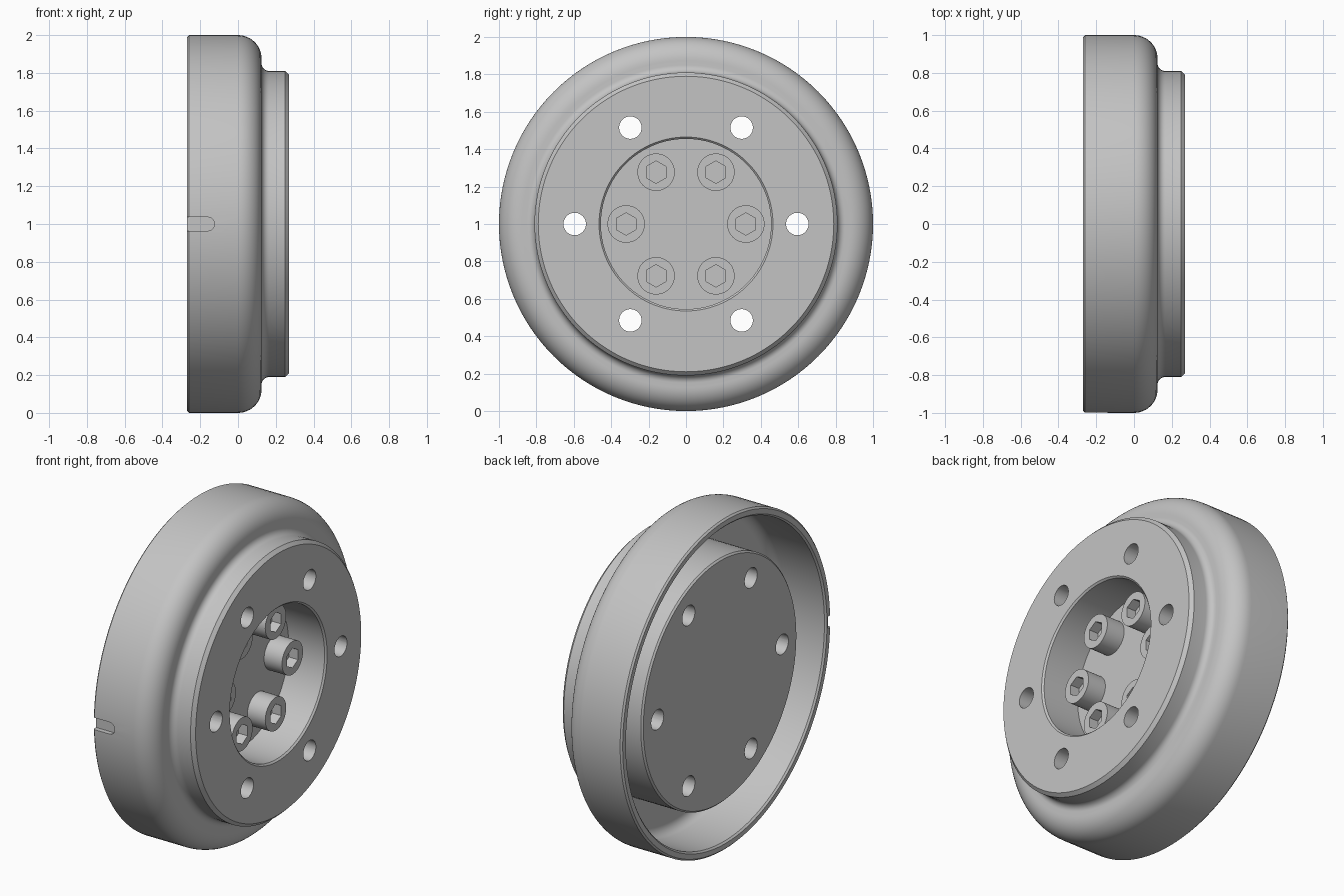
import bpy, bmesh, math
from math import sin, cos, pi

old = bpy.data.objects.get("Cube")
if old:
    bpy.data.objects.remove(old, do_unlink=True)

grey = bpy.data.materials.new("machined grey")
grey.use_nodes = True
COLOR = (0.55, 0.55, 0.55, 1)
grey.diffuse_color = COLOR
grey.node_tree.nodes["Principled BSDF"].inputs["Base Color"].default_value = COLOR


def arc(cx, cr, rad, a0, a1, n=8):
    """Points along an arc from angle a0 to a1 in degrees."""
    angles = [math.radians(a0 + (a1 - a0) * i / n) for i in range(n + 1)]
    return [(cx + rad * cos(a), cr + rad * sin(a)) for a in angles]


def new_object(name, bm):
    bmesh.ops.recalc_face_normals(bm, faces=bm.faces)
    mesh = bpy.data.meshes.new(name)
    bm.to_mesh(mesh)
    bm.free()
    mesh.materials.append(grey)
    obj = bpy.data.objects.new(name, mesh)
    bpy.context.collection.objects.link(obj)
    return obj


def lathe(name, profile, steps):
    """Spin an (x, radius) profile around the x axis."""
    bm = bmesh.new()
    verts = [bm.verts.new((x, 0, r)) for x, r in profile]
    edges = [bm.edges.new(pair) for pair in zip(verts, verts[1:])]
    bmesh.ops.spin(bm, geom=verts + edges, cent=(0, 0, 0), axis=(1, 0, 0),
                   angle=2 * pi, steps=steps, use_duplicate=False)
    bmesh.ops.remove_doubles(bm, verts=bm.verts, dist=1e-5)
    return new_object(name, bm)


def prism(bm, points, direction):
    """Closed solid: an outline swept along a direction."""
    base = bm.faces.new([bm.verts.new(p) for p in points])
    side = bmesh.ops.extrude_face_region(bm, geom=[base], use_keep_orig=True)
    moved = [v for v in side["geom"] if isinstance(v, bmesh.types.BMVert)]
    bmesh.ops.translate(bm, vec=direction, verts=moved)


def cut(obj, bm):
    """Subtract a bmesh from an object."""
    cutter = new_object("cutter", bm)
    cutter.hide_render = True
    mod = obj.modifiers.new("cut", 'BOOLEAN')
    mod.operation, mod.solver, mod.object = 'DIFFERENCE', 'EXACT', cutter
    bpy.context.view_layer.objects.active = obj
    bpy.ops.object.modifier_apply(modifier=mod.name)
    bpy.data.objects.remove(cutter, do_unlink=True)


def smooth(obj):
    bpy.ops.object.select_all(action='DESELECT')
    obj.select_set(True)
    bpy.context.view_layer.objects.active = obj
    bpy.ops.object.shade_smooth_by_angle(angle=math.radians(25))


# Wheel body: screw recess, hub face, rounded shoulder, rim, rear groove, rear boss
FLOOR = 0.02
profile = [(FLOOR, 0), (FLOOR, 0.455), (0.26, 0.455), (0.27, 0.465),
           (0.27, 0.79), (0.25, 0.81)]
profile += arc(0.165, 0.85, 0.04, 270, 180)
profile += arc(0, 0.875, 0.125, 0, 90, 12)
profile += [(-0.26, 1), (-0.27, 0.99), (-0.27, 0.96), (-0.26, 0.95)]
profile += arc(0, 0.89, 0.06, 90, 0)
profile += [(0.06, 0.74), (-0.216, 0.74), (-0.226, 0.73), (-0.226, 0)]
body = lathe("wheel_body", profile, 128)

# Six through holes in the hub
holes = bmesh.new()
for i in range(6):
    cy, cz = 0.595 * cos(i * pi / 3), 0.595 * sin(i * pi / 3)
    circle = arc(cy, cz, 0.06, 0, 360, 40)[:-1]
    prism(holes, [(-0.4, y, z) for y, z in circle], (0.8, 0, 0))
cut(body, holes)

# Round-ended shallow slot on the rim
SLOT_W = 0.036
slot = bmesh.new()
outline = [(-0.4, -SLOT_W), (-0.4, SLOT_W)] + arc(-0.16, 0, SLOT_W, 90, -90, 16)
prism(slot, [(x, -0.97, z) for x, z in outline], (0, -0.1, 0))
cut(body, slot)
body.location.z = 1
smooth(body)

# Socket-head screws in the recess
HEAD = 0.12
screw = lathe("socket_screw_1", [(-0.01, 0), (-0.01, 0.1), (HEAD, 0.1), (HEAD, 0)], 48)
socket = bmesh.new()
hexagon = arc(0, 0, 0.06, 90, 450, 6)[:-1]
prism(socket, [(HEAD - 0.06, y, z) for y, z in hexagon], (0.2, 0, 0))
cut(screw, socket)
smooth(screw)
for i in range(6):
    part = screw if i == 0 else screw.copy()
    if i:
        part.name = f"socket_screw_{i + 1}"
        bpy.context.collection.objects.link(part)
    part.location = (FLOOR, 0.32 * cos(i * pi / 3), 1 + 0.32 * sin(i * pi / 3))
